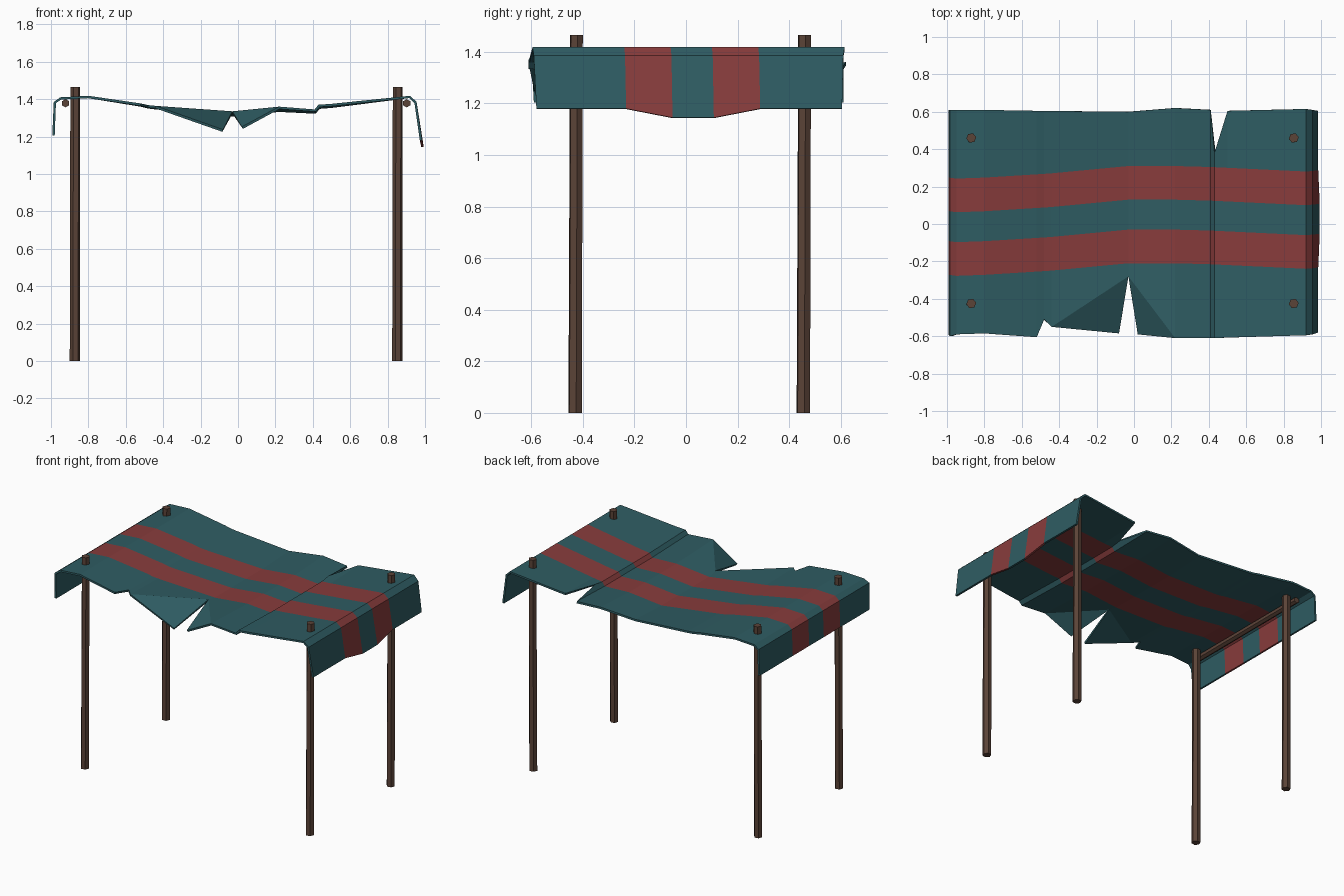
import bpy, bmesh, math
from mathutils import Vector

if "Cube" in bpy.data.objects:
    bpy.data.objects.remove(bpy.data.objects["Cube"])


def material(name, rgb):
    m = bpy.data.materials.new(name)
    m.diffuse_color = (*rgb, 1)
    m.use_nodes = True
    m.node_tree.nodes["Principled BSDF"].inputs["Base Color"].default_value = m.diffuse_color
    return m


teal = material("teal cloth", (0.028, 0.108, 0.124))
red = material("red stripe", (0.245, 0.045, 0.045))
wood = material("brown wood", (0.105, 0.056, 0.039))


def lerp(table, x):
    for (x0, v0), (x1, v1) in zip(table, table[1:]):
        if x <= x1:
            return v0 + (v1 - v0) * max(0, (x - x0) / (x1 - x0))
    return table[-1][1]


# Stripe drift along the cloth
drift = [(-1, 0), (-0.93, -0.01), (-0.45, 0.02), (-0.03, 0.06), (0.3, 0.06), (0.93, 0.03), (1, 0.04)]
# Cloth columns: x, z, front edge y, back edge y (notches are the tears)
columns = [
    (-0.993, 1.205, -0.59, 0.61), (-0.985, 1.385, -0.60, 0.61), (-0.95, 1.41, -0.59, 0.61),
    (-0.80, 1.418, -0.585, 0.61), (-0.52, 1.377, -0.605, 0.605), (-0.48, 1.368, -0.51, 0.605),
    (-0.44, 1.364, -0.55, 0.604), (-0.03, 1.335, -0.28, 0.60), (0.22, 1.36, -0.61, 0.62),
    (0.41, 1.345, -0.61, 0.61), (0.43, 1.37, -0.61, 0.38), (0.50, 1.375, -0.607, 0.605),
    (0.92, 1.418, -0.595, 0.615), (0.955, 1.385, -0.59, 0.61), (0.985, 1.18, -0.58, 0.605)]

bm = bmesh.new()
grid = []
for i, (x, z, front, back) in enumerate(columns):
    stripes = [y + lerp(drift, x) for y in (-0.27, -0.09, 0.07, 0.25)]
    sag = 0.018 * max(0, 1 - abs(x - 0.1) / 0.8)
    col = []
    for j, y in enumerate([front] + stripes + [back]):
        dz = 0 if j in (0, 5) else -sag
        dx = 0
        if i == len(columns) - 1 and j in (2, 3):   # uneven hem on the right flap
            dz, dx = -0.035, 0.008
        col.append(bm.verts.new((x + dx, y, z + dz)))
    grid.append(col)
for a, b in zip(grid, grid[1:]):
    for j in range(5):
        f = bm.faces.new((a[j], b[j], b[j + 1], a[j + 1]))
        f.material_index = 1 if j in (1, 3) else 0
# Drooping torn corners at the front
left, notch, right = grid[6][0], grid[7][0], grid[8][0]
bm.faces.new((left, bm.verts.new((-0.08, -0.585, 1.237)), notch))
bm.faces.new((notch, bm.verts.new((0.02, -0.59, 1.252)), right))
mesh = bpy.data.meshes.new("canopy_cloth")
bm.to_mesh(mesh)
bm.free()
cloth = bpy.data.objects.new("canopy_cloth", mesh)
bpy.context.collection.objects.link(cloth)
mesh.materials.append(teal)
mesh.materials.append(red)
solid = cloth.modifiers.new("thickness", 'SOLIDIFY')
solid.thickness = 0.013
solid.offset = -1


# Rough wooden rods
def rod(name, p, q, radius, sides=6):
    p, q = Vector(p), Vector(q)
    bpy.ops.mesh.primitive_cone_add(vertices=sides, radius1=radius, radius2=radius * 0.95,
                                    depth=(q - p).length, location=(p + q) / 2)
    o = bpy.context.object
    o.name = name
    o.rotation_euler = (q - p).to_track_quat('Z', 'Y').to_euler()
    o.data.materials.append(wood)


for sx, side in ((-1, "left"), (1, "right")):
    x = -0.872 if sx < 0 else 0.852
    for y, end in ((-0.43, "front"), (0.455, "back")):
        rod(f"{end}_{side}_pole", (x, y, 0), (x + 0.002, y + 0.005, 1.465), 0.028)
    rod(f"{side}_crossbar", (x + sx * 0.05, -0.48, 1.378), (x + sx * 0.05, 0.50, 1.378), 0.022)
